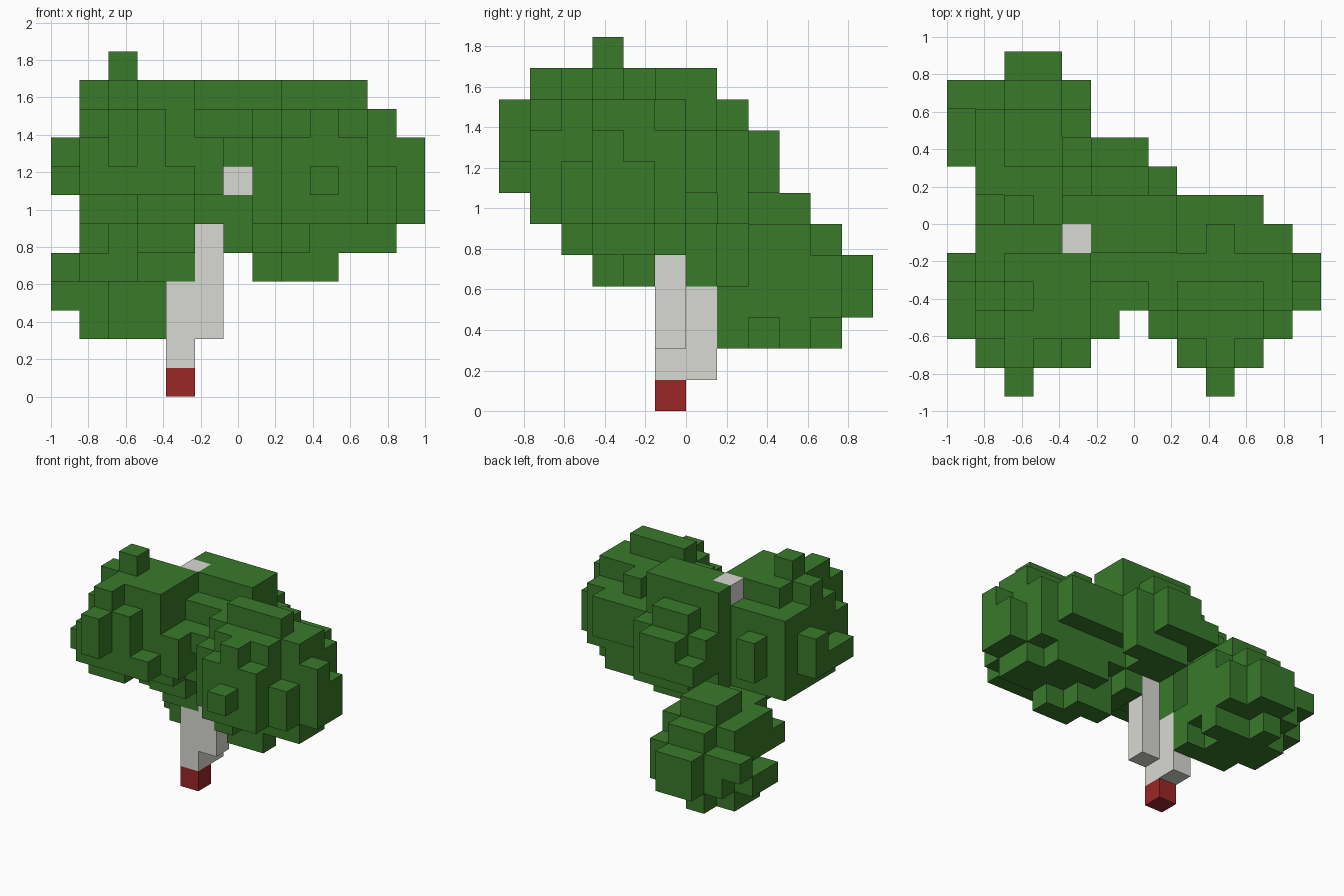
import bpy
import bmesh
from mathutils import Vector

if "Cube" in bpy.data.objects:
    bpy.data.objects.remove(bpy.data.objects["Cube"], do_unlink=True)

# The model is made of equal cubes on a grid
CELL = 2 / 13
ORIGIN = Vector((-1, -6 * CELL, 0))
DIRECTIONS = [Vector(d) for d in ((1, 0, 0), (-1, 0, 0), (0, 1, 0),
                                  (0, -1, 0), (0, 0, 1), (0, 0, -1))]


def make_material(name, colour):
    material = bpy.data.materials.new(name)
    material.use_nodes = True
    rgba = (*colour, 1)
    material.diffuse_color = rgba
    material.node_tree.nodes["Principled BSDF"].inputs["Base Color"].default_value = rgba
    return material


def cells_from(blocks):
    """Union of blocks, each given as inclusive cell ranges in x, y and z."""
    cells = set()
    for xs, ys, zs in blocks:
        for x in range(xs[0], xs[-1] + 1):
            for y in range(ys[0], ys[-1] + 1):
                for z in range(zs[0], zs[-1] + 1):
                    cells.add((x, y, z))
    return cells


def build_part(name, cells, occupied, material):
    """Mesh only the cube sides that face empty space."""
    bm = bmesh.new()
    for cell in cells:
        centre = Vector(cell) + Vector((0.5, 0.5, 0.5))
        for normal in DIRECTIONS:
            neighbour = tuple(int(c) for c in Vector(cell) + normal)
            if neighbour in occupied:
                continue
            side = Vector((normal.y, normal.z, normal.x)) / 2
            up = normal.cross(side)
            middle = centre + normal / 2
            corners = (middle - side - up, middle + side - up,
                       middle + side + up, middle - side + up)
            bm.faces.new([bm.verts.new(ORIGIN + c * CELL) for c in corners])
    bmesh.ops.remove_doubles(bm, verts=bm.verts[:], dist=CELL / 100)
    bmesh.ops.recalc_face_normals(bm, faces=bm.faces[:])
    # Merge neighbouring squares into large flat faces
    bmesh.ops.dissolve_limit(bm, angle_limit=0.01, verts=bm.verts[:], edges=bm.edges[:])
    mesh = bpy.data.meshes.new(name)
    bm.to_mesh(mesh)
    bm.free()
    mesh.materials.append(material)
    obj = bpy.data.objects.new(name, mesh)
    bpy.context.scene.collection.objects.link(obj)
    return obj


leaf_green = make_material("leaf green", (0.04, 0.194, 0.023))
bark_grey = make_material("pale bark grey", (0.69, 0.69, 0.655))
base_red = make_material("base red", (0.33, 0.02, 0.02))

# Trunk with its branches
trunk_base = cells_from([((4,), (5,), (0,))])
trunk = cells_from([
    ((4,), (5,), (1, 3)),
    ((4,), (6,), (1, 3)),
    ((5,), (5,), (2, 5)),
    ((6,), (4,), (7,)),
    ((4,), (5,), (7, 10)),
])

# Tall crown on the model's right
right_crown = cells_from([
    ((1, 4), (2, 5), (7, 9)),
    ((1, 2), (2,), (6,)),
    ((1, 4), (3, 5), (6,)),
    ((2,), (1,), (7, 10)),
    ((3,), (1,), (7, 9)),
    ((1,), (1,), (7, 8)),
    ((4,), (1,), (7,)),
    ((2, 4), (2, 4), (10,)),
    ((1,), (3,), (10,)),
    ((2,), (3,), (11,)),
    ((2,), (0,), (8, 9)),
    ((0,), (2, 3), (7,)),
    ((0,), (4,), (7, 8)),
    ((5,), (2, 4), (7, 8)),
    ((2,), (6,), (7, 8)),
    ((3, 4), (4, 5), (5,)),
    ((3, 4), (5,), (4,)),
    ((5,), (4, 5), (6,)),
])

# Round crown on the model's left
left_crown = cells_from([
    ((7, 10), (2, 5), (6, 8)),
    ((11,), (3, 5), (6, 8)),
    ((11,), (2,), (6, 7)),
    ((8, 10), (1,), (6, 8)),
    ((9,), (1,), (9,)),
    ((8, 10), (6,), (7, 8)),
    ((8, 10), (2, 4), (9,)),
    ((9,), (5,), (9,)),
    ((8, 10), (3, 5), (5,)),
    ((8,), (2,), (5,)),
    ((7, 11), (3, 4), (5, 9)),
    ((12,), (3, 4), (6, 7)),
    ((12,), (3,), (8,)),
    ((8, 10), (3,), (10,)),
    ((8, 9), (3,), (4,)),
    ((7, 8), (4,), (4,)),
    ((9,), (0,), (7,)),
    ((6,), (3, 4), (8,)),
    ((6,), (4, 5), (5, 6)),
])

# Crown joining the two sides
middle_crown = cells_from([
    ((4, 7), (5, 6), (7, 10)),
    ((4, 6), (5, 6), (6,)),
    ((5, 7), (7,), (6, 8)),
    ((5, 6), (7,), (9,)),
    ((4,), (7,), (7, 8)),
    ((4, 6), (8,), (7,)),
    ((5, 6), (8,), (8,)),
    ((5, 6), (4,), (9,)),
])

# Low crown at the back
back_crown = cells_from([
    ((1, 3), (8, 10), (3, 4)),
    ((2, 3), (7,), (2, 5)),
    ((1,), (7,), (4, 5)),
    ((4,), (7,), (2, 3)),
    ((4,), (9,), (2,)),
    ((4,), (8, 10), (3, 4)),
    ((4,), (8, 9), (5,)),
    ((0,), (8, 9), (3,)),
    ((0,), (10,), (4,)),
    ((2, 3), (11,), (3, 4)),
    ((1, 3), (8, 9), (5,)),
    ((2, 3), (10,), (5,)),
    ((2, 3), (8, 9), (6,)),
    ((2, 4), (6,), (4, 5)),
    ((1,), (6,), (4,)),
    ((1, 3), (8, 9), (2,)),
    ((2,), (10,), (2,)),
])

parts = [
    ("trunk_base", trunk_base, base_red),
    ("trunk", trunk, bark_grey),
    ("right_crown", right_crown, leaf_green),
    ("left_crown", left_crown, leaf_green),
    ("middle_crown", middle_crown, leaf_green),
    ("back_crown", back_crown, leaf_green),
]

# Earlier parts keep any shared cells, so no surfaces overlap
occupied = set()
owned = []
for part_name, part_cells, part_material in parts:
    owned.append((part_name, part_cells - occupied, part_material))
    occupied |= part_cells
for part_name, part_cells, part_material in owned:
    build_part(part_name, part_cells, occupied, part_material)
